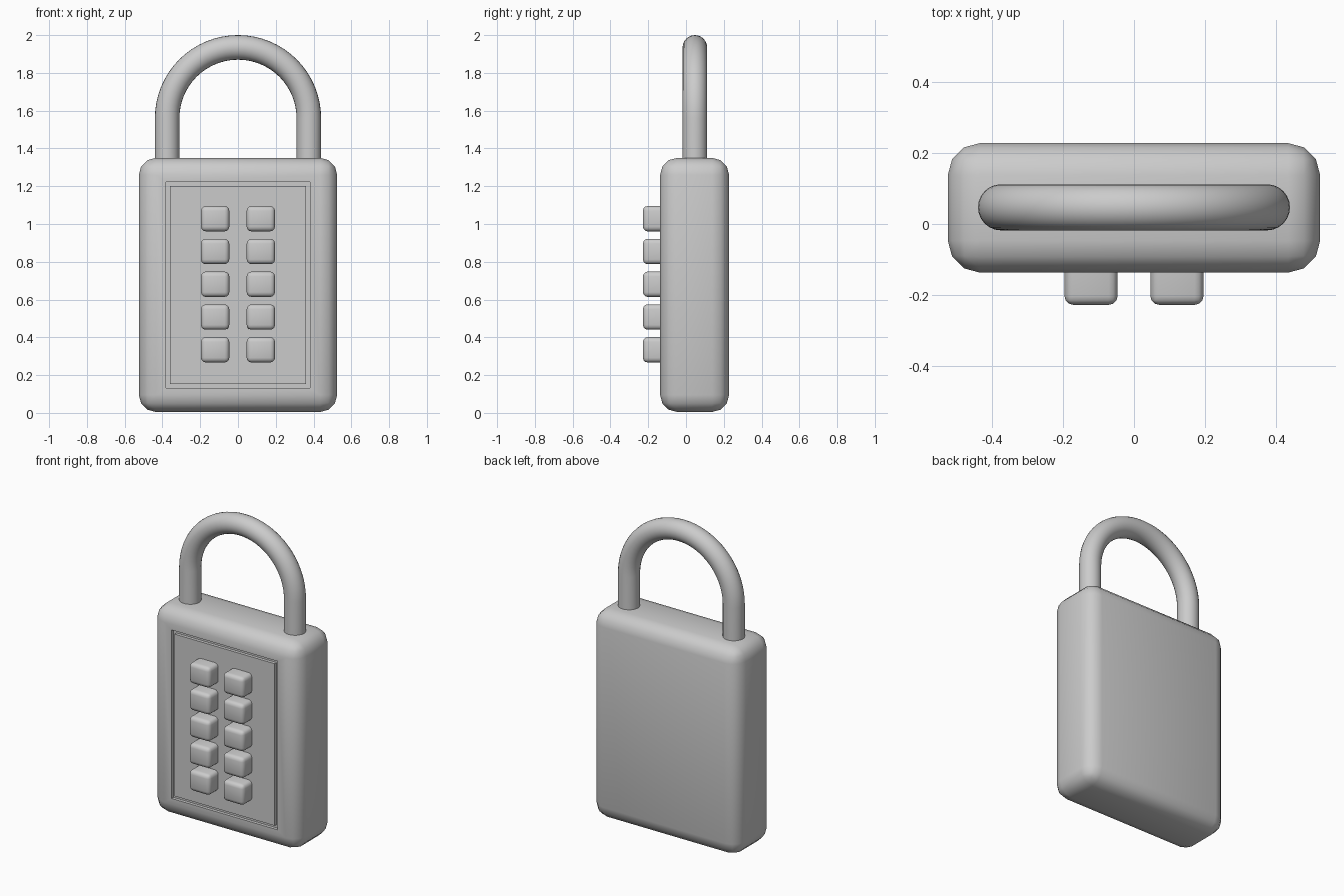
import bpy, bmesh, math

if "Cube" in bpy.data.objects:
    bpy.data.objects.remove(bpy.data.objects["Cube"])


def finish(bm, name, angle=40):
    bmesh.ops.recalc_face_normals(bm, faces=bm.faces)
    me = bpy.data.meshes.new(name)
    bm.to_mesh(me)
    bm.free()
    ob = bpy.data.objects.new(name, me)
    bpy.context.collection.objects.link(ob)
    bpy.ops.object.select_all(action='DESELECT')
    ob.select_set(True)
    bpy.context.view_layer.objects.active = ob
    bpy.ops.object.shade_smooth_by_angle(angle=math.radians(angle))
    return ob


def box(x0, x1, y0, y1, z0, z1):
    bm = bmesh.new()
    bmesh.ops.create_cube(bm, size=1)
    for v in bm.verts:
        v.co = (x1 if v.co.x > 0 else x0, y1 if v.co.y > 0 else y0,
                z1 if v.co.z > 0 else z0)
    return bm


# Rounded body
FRONT = -0.137
bm = box(-0.525, 0.525, FRONT, 0.228, 0.005, 1.35)
bmesh.ops.bevel(bm, geom=bm.edges[:], offset=0.09, segments=3,
                profile=0.5, affect='EDGES')
bm.normal_update()

# Rectangular groove framing the keypad
panel = min(bm.faces, key=lambda f: (round(f.calc_center_median().y, 4), -f.calc_area()))
bmesh.ops.inset_region(bm, faces=[panel], thickness=0.05)
for v in panel.verts:
    v.co = (math.copysign(0.38, v.co.x), FRONT, 1.223 if v.co.z > 0.67 else 0.132)
ring = bmesh.ops.inset_region(bm, faces=[panel], thickness=0.03)['faces']
trough = bmesh.ops.extrude_face_region(bm, geom=ring)['geom']
bmesh.ops.delete(bm, geom=[f for f in ring if f.is_valid], context='FACES_ONLY')
for v in trough:
    if isinstance(v, bmesh.types.BMVert):
        v.co.y += 0.02
finish(bm, "body")

# Two columns of five push buttons
for col, x in enumerate((-0.121, 0.121)):
    for row in range(5):
        z = 1.028 - 0.1735 * row
        bm = box(x - 0.075, x + 0.075, -0.228, -0.08, z - 0.067, z + 0.067)
        edges = [e for e in bm.edges if any(v.co.y < -0.1 for v in e.verts)]
        bmesh.ops.bevel(bm, geom=edges, offset=0.025, segments=3,
                        profile=0.5, affect='EDGES')
        finish(bm, f"button_{col}_{row}")

# Shackle: round tube swept along an arch
R, TUBE, Y, SPRING = 0.375, 0.065, 0.047, 1.56
path = [(-R, 1.25, math.pi)]
path += [(R * math.cos(a), SPRING + R * math.sin(a), a)
         for a in (math.pi * (1 - i / 32) for i in range(33))]
path.append((R, 1.25, 0.0))
bm = bmesh.new()
rings = []
for x, z, a in path:
    rings.append([bm.verts.new((x + TUBE * math.cos(t) * math.cos(a),
                                Y + TUBE * math.sin(t),
                                z + TUBE * math.cos(t) * math.sin(a)))
                  for t in (math.tau * k / 24 for k in range(24))])
for r0, r1 in zip(rings, rings[1:]):
    for k in range(24):
        j = (k + 1) % 24
        bm.faces.new((r0[k], r0[j], r1[j], r1[k]))
bm.faces.new(rings[0])
bm.faces.new(rings[-1])
finish(bm, "shackle")
